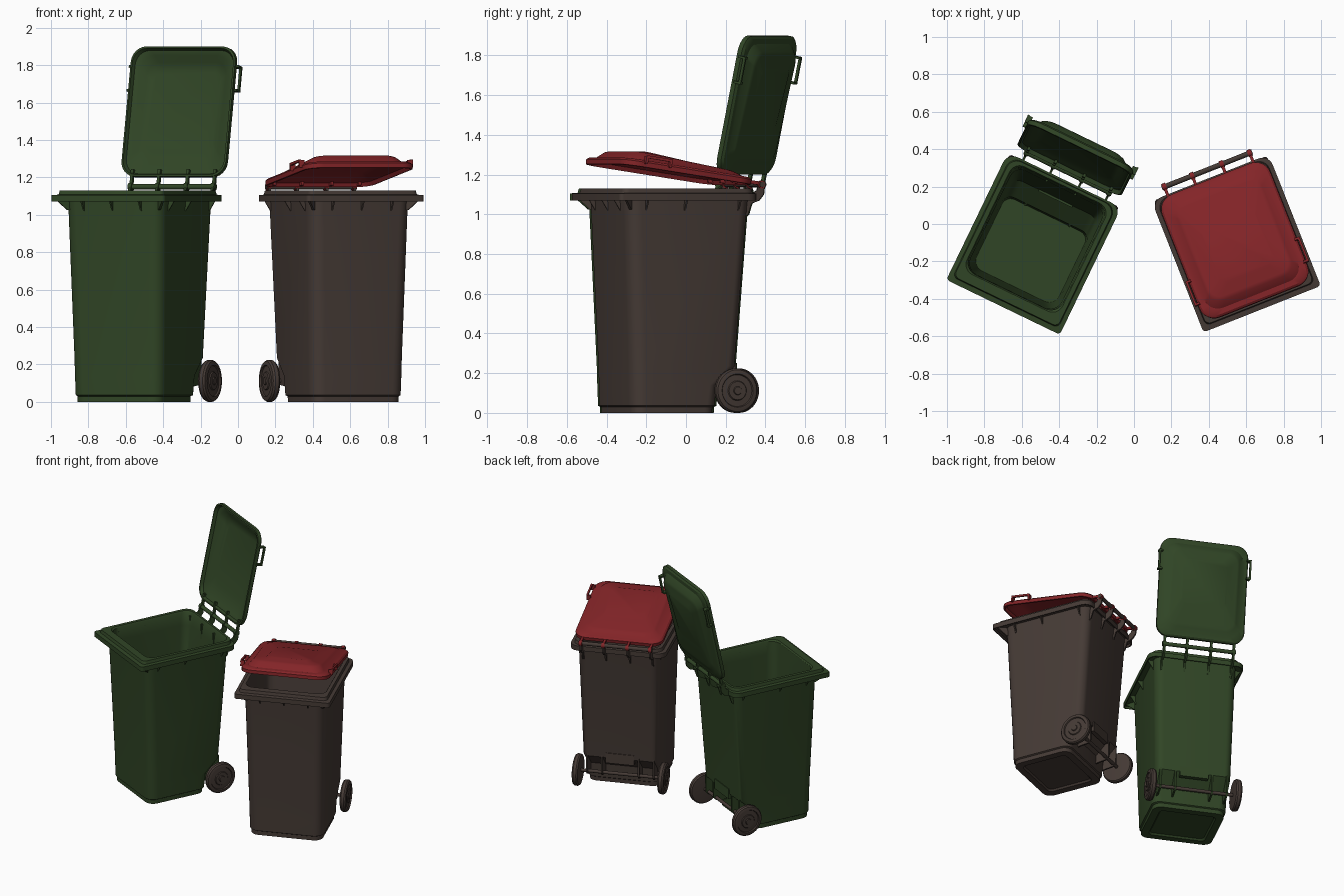
import bpy, bmesh, math
from mathutils import Matrix, Vector

if "Cube" in bpy.data.objects:
    bpy.data.objects.remove(bpy.data.objects["Cube"])

T, R = Matrix.Translation, Matrix.Rotation


def material(name, rgb):
    m = bpy.data.materials.new(name)
    m.diffuse_color = (*rgb, 1)
    m.use_nodes = True
    m.node_tree.nodes["Principled BSDF"].inputs["Base Color"].default_value = m.diffuse_color
    return m


GREEN = material("dark green plastic", (0.030, 0.060, 0.019))
BROWN = material("grey brown plastic", (0.060, 0.043, 0.036))
RED = material("red plastic", (0.230, 0.018, 0.021))


def finish(name, bm, mat, matrix):
    bmesh.ops.recalc_face_normals(bm, faces=bm.faces)
    me = bpy.data.meshes.new(name)
    bm.to_mesh(me)
    bm.free()
    me.materials.append(mat)
    ob = bpy.data.objects.new(name, me)
    ob.matrix_world = matrix
    bpy.context.collection.objects.link(ob)
    return ob


def ring(hw, y0, y1, rf, rb, zf, zb=None, n=6):
    """Rounded rectangle; front and back have their own corner radius and height."""
    zb = zf if zb is None else zb
    pts = []
    for cx, cy, r, a0 in ((hw - rb, y1 - rb, rb, 0), (rb - hw, y1 - rb, rb, 90),
                          (rf - hw, y0 + rf, rf, 180), (hw - rf, y0 + rf, rf, 270)):
        for i in range(n + 1):
            a = math.radians(a0 + 90 * i / n)
            x, y = cx + r * math.cos(a), cy + r * math.sin(a)
            pts.append((x, y, zf + (zb - zf) * (y - y0) / (y1 - y0)))
    return pts


def loft(rings):
    bm = bmesh.new()
    loops = [[bm.verts.new(p) for p in r] for r in rings]
    for a, b in zip(loops, loops[1:]):
        for i in range(len(a)):
            j = (i + 1) % len(a)
            bm.faces.new((a[i], a[j], b[j], b[i]))
    bm.faces.new(loops[0])
    bm.faces.new(loops[-1])
    return bm


def plate(bm, profile, origin, angle=0, t=0.008):
    """Flat plate: profile of (outward, z) extruded sideways, turned about z."""
    m = T(origin) @ R(math.radians(angle), 4, 'Z')
    a, b = [[bm.verts.new(m @ Vector((s * t / 2, d, z))) for d, z in profile] for s in (-1, 1)]
    n = len(a)
    for i in range(n):
        j = (i + 1) % n
        bm.faces.new((a[i], a[j], b[j], b[i]))
    bm.faces.new(a)
    bm.faces.new(b)


def box(bm, centre, size):
    bmesh.ops.create_cube(bm, size=1, matrix=T(centre) @ Matrix.Diagonal((*size, 1)))


def rod(bm, centre, r, length, segs=16):
    bmesh.ops.create_cone(bm, cap_ends=True, segments=segs, radius1=r, radius2=r, depth=length,
                          matrix=T(centre) @ R(math.pi / 2, 4, 'Y'))


def wheel(name, side, m):
    # lathed profile: (radius, offset along axle)
    prof = [(0, -.022), (.09, -.022), (.105, -.02), (.112, -.01), (.112, .01), (.105, .02), (.09, .024),
            (.084, .024), (.08, .016), (.05, .018), (.046, .024), (.022, .024), (.019, .030), (0, .030)]
    bm = bmesh.new()
    vs = [bm.verts.new((side * o, r, 0)) for r, o in prof]
    es = [bm.edges.new(p) for p in zip(vs, vs[1:])]
    bmesh.ops.spin(bm, geom=vs + es, cent=(0, 0, 0), axis=(1, 0, 0), angle=2 * math.pi,
                   steps=40, use_duplicate=False)
    bmesh.ops.remove_doubles(bm, verts=bm.verts, dist=1e-5)
    finish(name, bm, BROWN, m @ T((side * .302, .64, .112)))


def wheelie_bin(tag, m, body_mat, lid_mat, lid_angle):
    # hollow body: outside wall with wheel notch, rim, inside wall, floor
    rings = [ring(.19, .17, .49, .03, .03, .012), ring(.20, .16, .50, .03, .03, 0),
             ring(.252, .113, .550, .06, .06, 0), ring(.252, .113, .552, .06, .06, .03),
             ring(.262, .103, .560, .07, .06, .036), ring(.265, .10, .565, .07, .05, .14),
             ring(.267, .098, .662, .07, .05, .235), ring(.2875, .065, .725, .07, .06, 1.05),
             ring(.29, .062, .73, .07, .06, 1.085), ring(.328, .008, .748, .02, .06, 1.085),
             ring(.330, .006, .750, .02, .06, 1.07), ring(.337, 0, .756, .02, .06, 1.07),
             ring(.337, 0, .756, .02, .06, 1.105), ring(.313, .028, .745, .03, .06, 1.108),
             ring(.308, .033, .742, .03, .06, 1.13), ring(.284, .085, .726, .06, .06, 1.13),
             ring(.278, .092, .720, .07, .06, 1.12), ring(.270, .095, .708, .07, .06, 1.03),
             ring(.252, .115, .650, .07, .05, .25), ring(.25, .118, .553, .07, .05, .155),
             ring(.245, .125, .545, .06, .05, .04)]
    finish(tag + "_body", loft(rings), body_mat, m)

    # gusset fins under the rim and hinge brackets at the back
    bm = bmesh.new()
    fin = [(-.01, 1.02), (.004, 1.02), (.04, 1.078), (.04, 1.09), (-.01, 1.09)]
    for x in (-.17, 0, .17):
        plate(bm, fin, (x, .068, 0), 180)
    for s in (-1, 1):
        for y in (.16, .37, .66):
            plate(bm, fin, (s * .285, y, 0), -90 * s)
        plate(bm, [(-.02, 1.025), (.01, 1.025), (.075, 1.08), (-.02, 1.09)], (s * .266, .086, 0), 180 + 45 * s, .012)
        for x in (.085, .245):
            plate(bm, [(.705, .98), (.727, 1.0), (.745, 1.055), (.785, 1.07), (.81, 1.10), (.816, 1.15),
                       (.80, 1.168), (.783, 1.15), (.775, 1.12), (.75, 1.105), (.705, 1.10)],
                  (s * x, 0, 0), 0, .012)
    finish(tag + "_gussets", bm, body_mat, m)

    # handle bar
    bm = bmesh.new()
    rod(bm, (0, .80, 1.15), .014, .52)
    finish(tag + "_handle_bar", bm, body_mat, m)

    # axle brackets and back panel
    bm = bmesh.new()
    for s in (-1, 1):
        for x in (.13, .235):
            plate(bm, [(.54, .08), (.64, .09), (.662, .112), (.664, .25), (.54, .14)], (s * x, 0, 0), 0, .012)
    box(bm, (0, .655, .235), (.20, .03, .075))
    finish(tag + "_axle_brackets", bm, body_mat, m)

    bm = bmesh.new()
    rod(bm, (0, .64, .112), .012, .60)
    finish(tag + "_axle", bm, BROWN, m)
    for s, n in ((-1, "left"), (1, "right")):
        wheel(f"{tag}_{n}_wheel", s, m)

    # dished lid, hinged on the bar
    lm = m @ T((0, .80, 1.15)) @ R(-math.radians(lid_angle), 4, 'X')
    rings = [ring(.20, -.64, -.20, .05, .05, .062, .038), ring(.235, -.69, -.13, .07, .07, .048, .030),
             ring(.262, -.722, -.098, .08, .08, .018), ring(.292, -.747, -.073, .08, .08, .010),
             ring(.300, -.755, -.065, .08, .08, -.012), ring(.310, -.765, -.055, .085, .085, -.010),
             ring(.311, -.766, -.054, .085, .085, .014), ring(.300, -.755, -.065, .08, .08, .024),
             ring(.270, -.728, -.092, .08, .08, .028), ring(.242, -.695, -.125, .07, .07, .060, .042),
             ring(.225, -.675, -.145, .06, .06, .068, .047), ring(.165, -.625, -.27, .04, .04, .070, .052),
             ring(.155, -.61, -.29, .04, .04, .077, .056)]
    finish(tag + "_lid", loft(rings), lid_mat, lm)

    # hinge straps that wrap the bar
    bm = bmesh.new()
    for x in (-.245, -.085, .085, .245):
        box(bm, (x, -.045, .004), (.016, .10, .018))
        rod(bm, (x, 0, 0), .02, .022)
    finish(tag + "_hinge_straps", bm, lid_mat, lm)

    # side grips on the lid
    bm = bmesh.new()
    for s in (-1, 1):
        box(bm, (s * .322, -.595, .042), (.012, .14, .014))
        for y in (-.53, -.66):
            box(bm, (s * .312, y, .026), (.03, .012, .04))
    finish(tag + "_lid_grips", bm, lid_mat, lm)


wheelie_bin("open_bin", T((-.70, -.445, 0)) @ R(math.radians(-25.8), 4, 'Z'), GREEN, GREEN, 102)
wheelie_bin("closed_bin", T((.685, -.455, 0)) @ R(math.radians(21.6), 4, 'Z'), BROWN, RED, 8.5)

bpy.ops.object.select_all(action='SELECT')
bpy.context.view_layer.objects.active = bpy.context.selected_objects[0]
bpy.ops.object.shade_smooth_by_angle(angle=math.radians(32))
